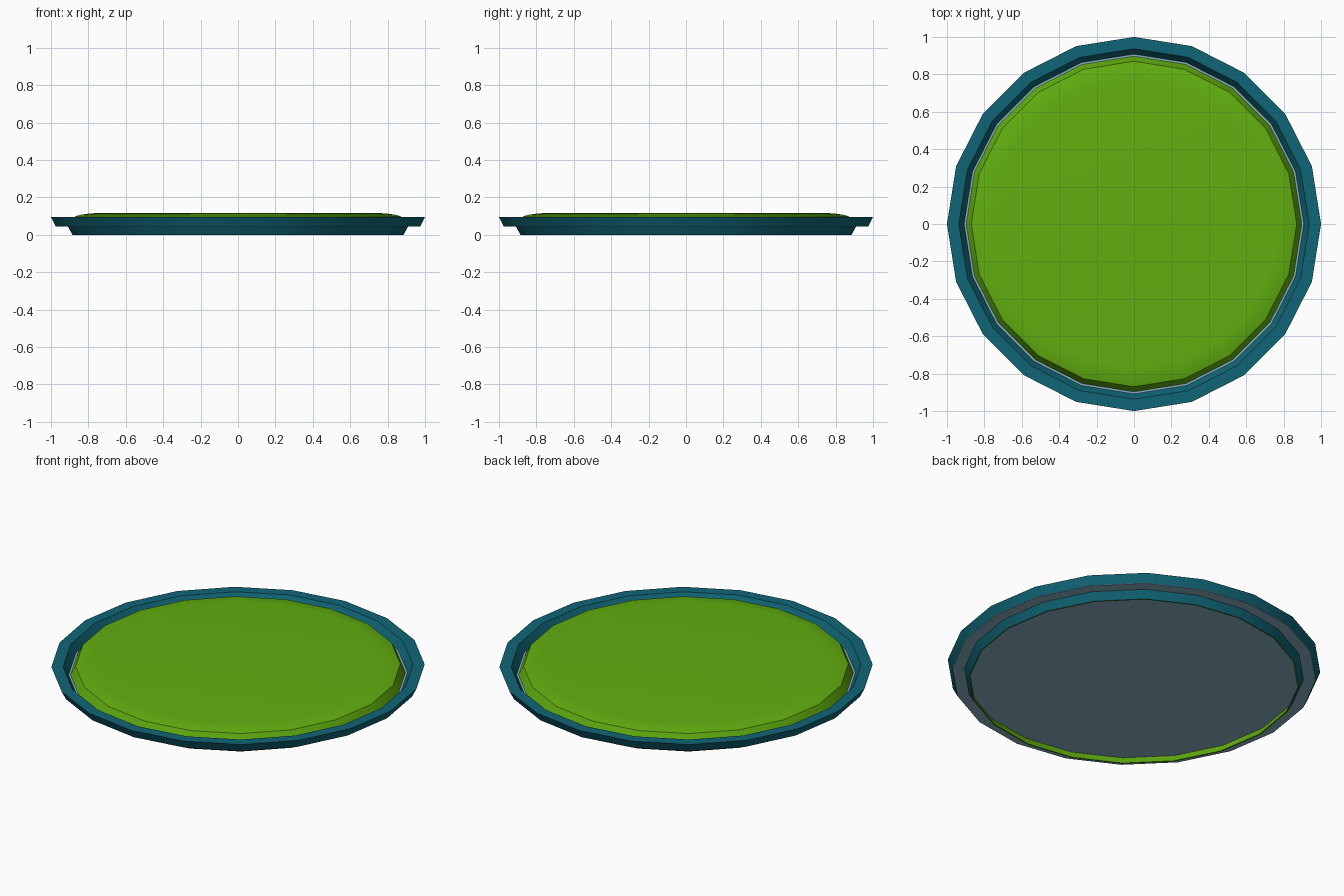
import bpy, bmesh, math

if "Cube" in bpy.data.objects:
    bpy.data.objects.remove(bpy.data.objects["Cube"])

SIDES = 20


def material(name, rgb):
    m = bpy.data.materials.new(name)
    m.diffuse_color = (*rgb, 1)
    m.use_nodes = True
    m.node_tree.nodes["Principled BSDF"].inputs["Base Color"].default_value = m.diffuse_color
    return m


def lathe(name, profile, mat, cap_bottom=False, cap_top=False):
    """Spin (radius, z) points around z; the first and last ring can be capped."""
    bm = bmesh.new()
    rings = []
    for r, z in profile:
        angles = [2 * math.pi * i / SIDES for i in range(SIDES)]
        rings.append([bm.verts.new((r * math.cos(a), r * math.sin(a), z)) for a in angles])
    for lo, hi in zip(rings, rings[1:]):
        for i in range(SIDES):
            j = (i + 1) % SIDES
            bm.faces.new((lo[i], lo[j], hi[j], hi[i]))
    if cap_bottom:
        bm.faces.new(rings[0][::-1])
    if cap_top:
        bm.faces.new(rings[-1])
    mesh = bpy.data.meshes.new(name)
    bm.to_mesh(mesh)
    bm.free()
    obj = bpy.data.objects.new(name, mesh)
    bpy.context.collection.objects.link(obj)
    mesh.materials.append(mat)
    bpy.context.view_layer.objects.active = obj
    obj.select_set(True)
    bpy.ops.object.shade_smooth_by_angle(angle=math.radians(25))
    obj.select_set(False)
    return obj


teal = material("teal", (0.005, 0.13, 0.18))
green = material("green", (0.12, 0.43, 0.005))
pale = material("pale_blue", (0.25, 0.45, 0.55))

# Pale base plate that closes the step and the middle
lathe("base_plate", [(0.975, 0.045), (0.976, 0.047)], pale, True, True)

# Raised rim around the plate
lathe("upper_rim", [(0.975, 0.045), (1.0, 0.095), (0.937, 0.095), (0.908, 0.047)], teal)

# Narrow foot below the plate, with its green lining
lathe("foot_ring", [(0.885, 0.0), (0.91, 0.045)], teal)
lathe("foot_lining", [(0.9, 0.045), (0.878, 0.0), (0.885, 0.0)], green)

# Softly domed pad in the middle
lathe("center_pad", [(0.897, 0.047), (0.87, 0.099), (0.84, 0.107), (0.80, 0.113), (0.77, 0.115)],
      green, cap_top=True)
